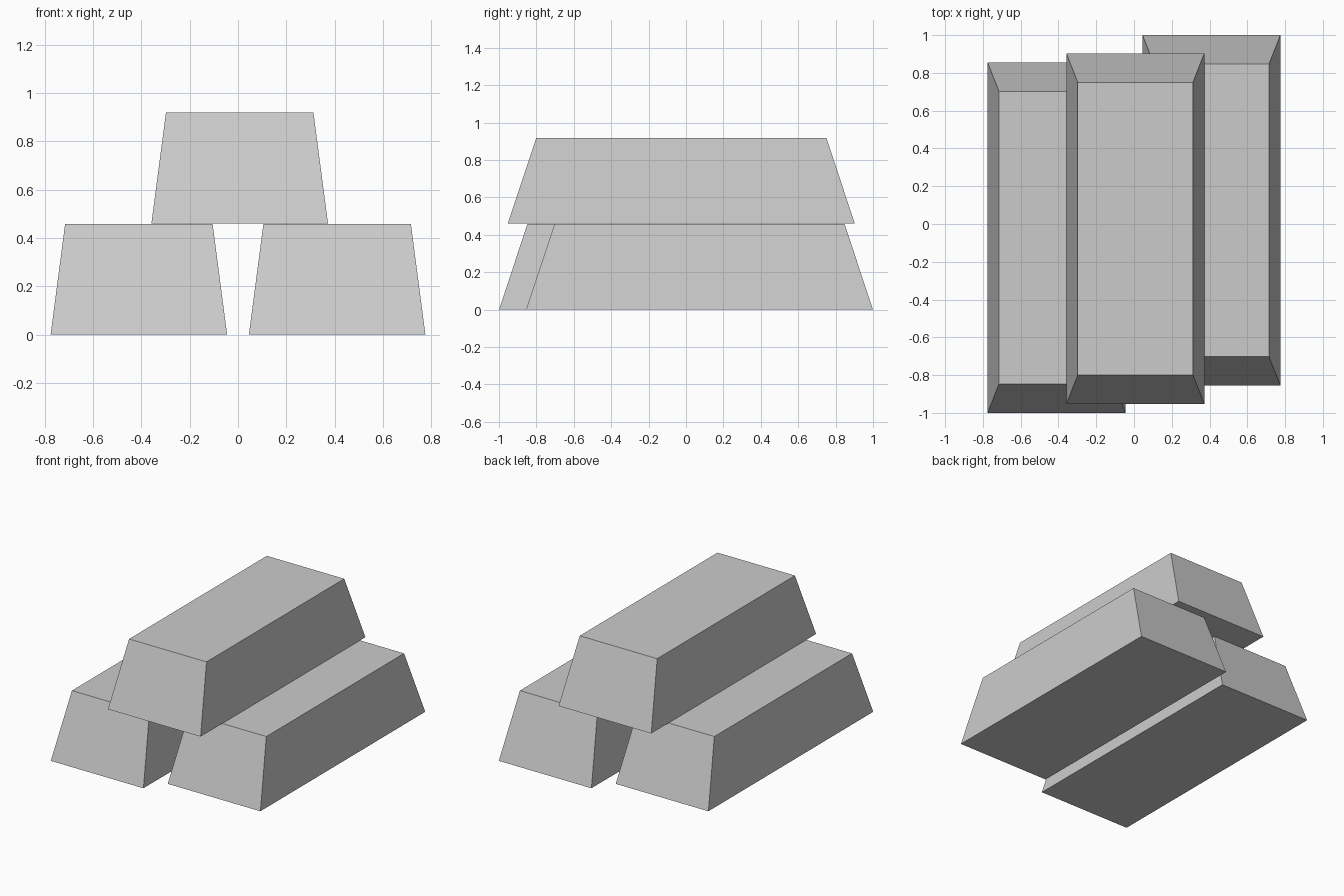
import bpy, bmesh

if "Cube" in bpy.data.objects:
    bpy.data.objects.remove(bpy.data.objects["Cube"])

HEIGHT = 0.458
BASE = (0.73, 1.855)   # footprint of a bar
TOP = (0.61, 1.55)     # smaller upper face


def ingot(name, x, y, z):
    """Tapered bar: a cube whose upper face is narrower than its base."""
    bm = bmesh.new()
    bmesh.ops.create_cube(bm, size=1)
    for v in bm.verts:
        w, l = TOP if v.co.z > 0 else BASE
        v.co.x *= w
        v.co.y *= l
        v.co.z = (v.co.z + 0.5) * HEIGHT
    mesh = bpy.data.meshes.new(name)
    bm.to_mesh(mesh)
    bm.free()
    obj = bpy.data.objects.new(name, mesh)
    obj.location = (x, y, z)
    bpy.context.collection.objects.link(obj)
    return obj


# Two bars on the ground, staggered along their length
for side, label in ((-1, "left"), (1, "right")):
    ingot(f"{label}_bar", side * 0.41, side * 0.0725, 0)

# One bar resting across the pair
ingot("top_bar", 0.007, -0.025, 0.461)
